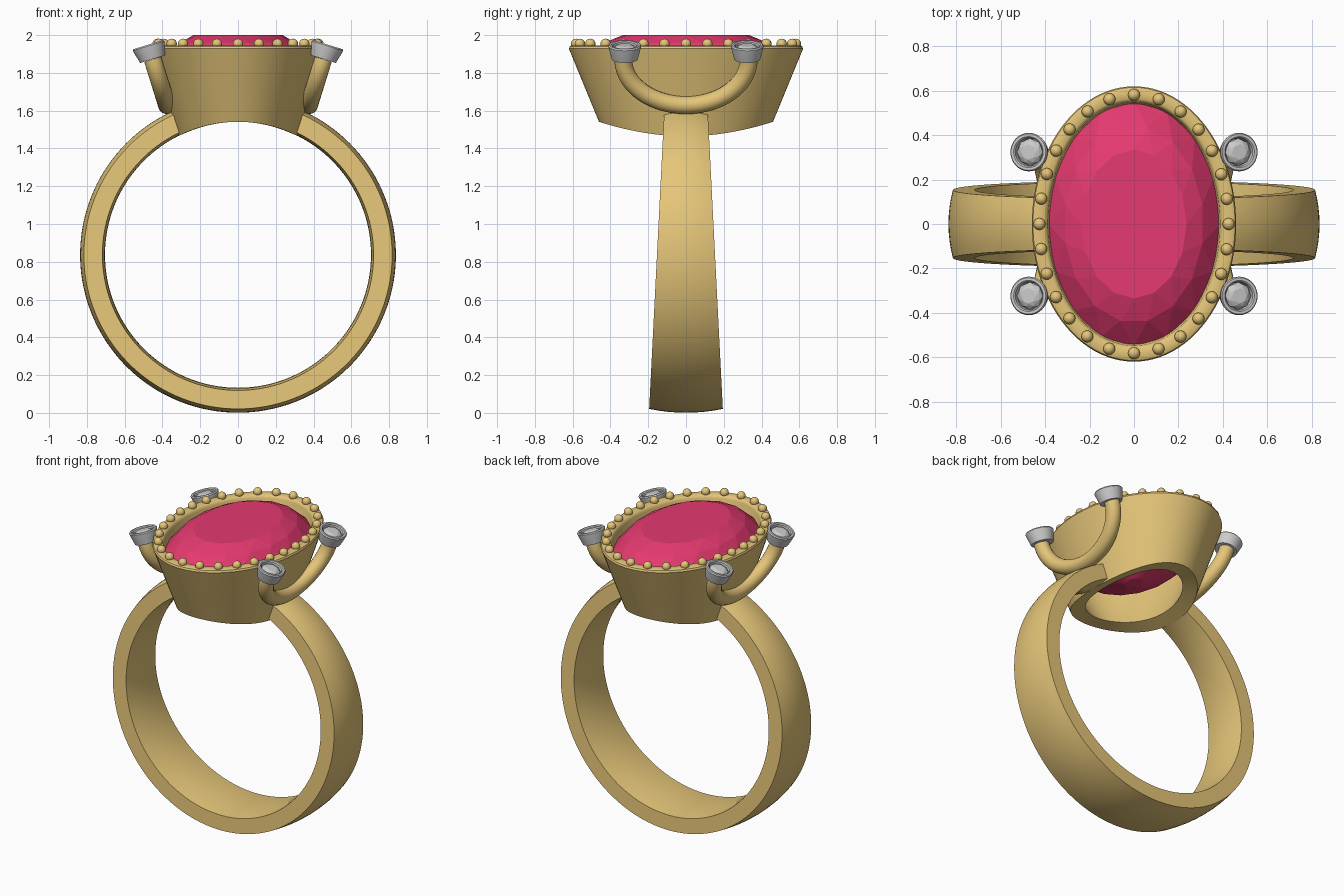
import bpy, bmesh
from math import sin, cos, pi, sqrt, radians, hypot, atan
from mathutils import Matrix, Vector

if "Cube" in bpy.data.objects:
    bpy.data.objects.remove(bpy.data.objects["Cube"])

CZ, R_OUT, R_IN = 0.837, 0.836, 0.704      # finger hole centre height, band radii


def material(name, rgb):
    m = bpy.data.materials.new(name)
    m.diffuse_color = (*rgb, 1)
    m.use_nodes = True
    m.node_tree.nodes["Principled BSDF"].inputs["Base Color"].default_value = m.diffuse_color
    return m


gold = material("gold", (0.78, 0.56, 0.19))
pink = material("pink_gem", (0.78, 0.042, 0.16))


def finish(name, bm, mat=None, smooth=True):
    bmesh.ops.recalc_face_normals(bm, faces=bm.faces[:])
    me = bpy.data.meshes.new(name)
    bm.to_mesh(me)
    bm.free()
    ob = bpy.data.objects.new(name, me)
    bpy.context.collection.objects.link(ob)
    if mat:
        me.materials.append(mat)
    if smooth:
        bpy.ops.object.select_all(action='DESELECT')
        ob.select_set(True)
        bpy.context.view_layer.objects.active = ob
        bpy.ops.object.shade_smooth_by_angle(angle=radians(35))
    return ob


def skin(rings, closed=False, caps=False):
    """Join equal closed loops of points into one surface."""
    bm = bmesh.new()
    vs = [[bm.verts.new(p) for p in r] for r in rings]
    n = len(vs[0])
    pairs = list(zip(vs, vs[1:])) + ([(vs[-1], vs[0])] if closed else [])
    for a, b in pairs:
        for i in range(n):
            j = (i + 1) % n
            bm.faces.new((a[i], a[j], b[j], b[i]))
    if caps:
        bm.faces.new(vs[0])
        bm.faces.new(vs[-1])
    return bm


def oval(sx, sy, z, n, off=0.0):
    return [(sx * sin(2 * pi * (i + off) / n), sy * cos(2 * pi * (i + off) / n), z)
            for i in range(n)]


def hull(points):
    bm = bmesh.new()
    for p in points:
        bm.verts.new(p)
    bmesh.ops.convex_hull(bm, input=bm.verts[:])
    return bm


# Band: tapering width, slightly domed outside and inside, open at the setting
def band_point(t, u, outer):
    r = R_OUT - 0.02 * u * u if outer else R_IN + 0.014 * u * u
    z = CZ - r * cos(t)
    return (r * sin(t), u * (0.196 - 0.0506 * z), z)


us = [-1 + i / 4 for i in range(9)]
end = radians(180 - 24.3)
rings = []
for k in range(121):
    t = -end + 2 * end * k / 120
    rings.append([band_point(t, u, True) for u in us] +
                 [band_point(t, u, False) for u in reversed(us)])
finish("band", skin(rings, caps=True), gold)

# Oval cup: flared wall whose underside follows the finger hole
N = 96


def finger_z(x):
    return CZ + sqrt(R_IN ** 2 - x * x)


def foot(scale_at, sx, sy):
    pts = []
    for x0, y0, _ in oval(sx, sy, 0, N):
        z = 1.5
        for _ in range(8):
            z = finger_z(x0 * scale_at(z))
        pts.append((x0 * scale_at(z), y0 * scale_at(z), z))
    return pts


cup = [foot(lambda z: 1 - 0.66 * (1.93 - z), 0.46, 0.62),
       oval(0.46, 0.62, 1.928, N), oval(0.455, 0.615, 1.94, N),
       oval(0.445, 0.605, 1.945, N), oval(0.405, 0.565, 1.945, N),
       oval(0.394, 0.554, 1.938, N), oval(0.388, 0.548, 1.925, N),
       oval(0.378, 0.538, 1.85, N), foot(lambda z: 1, 0.235, 0.36)]
finish("setting_cup", skin(cup, closed=True), gold)

# Main faceted gem
pts = []
for s, z, off in [(0.61, 2.0, 0), (0.81, 1.957, 0.5), (1, 1.872, 0),
                  (1, 1.855, 0), (0.62, 1.71, 0.5), (0.12, 1.62, 0)]:
    pts += oval(0.388 * s, 0.55 * s, z, 16, off)
finish("main_gem", hull(pts), pink, smooth=False)

# Beads evenly spaced round the rim
fine = oval(0.426, 0.582, 1.954, 2800)
lens = [0.0]
for a, b in zip(fine, fine[1:] + fine[:1]):
    lens.append(lens[-1] + hypot(b[0] - a[0], b[1] - a[1]))
bm = bmesh.new()
k = 0
for i, p in enumerate(fine):
    if k < 28 and lens[i] >= k * lens[-1] / 28 - 1e-6:
        bmesh.ops.create_uvsphere(bm, u_segments=16, v_segments=10, radius=0.027,
                                  matrix=Matrix.Translation(p))
        k += 1
finish("rim_beads", bm, gold)

# Side arms: U-shaped tubes leaning outward, each carrying two small set stones
LEAN = 0.31
tilt = atan(LEAN)
for side, label in ((1, "right"), (-1, "left")):
    nrm = Vector((cos(tilt), 0, -sin(tilt)))
    rings = []
    for i in range(41):
        a = pi * i / 40
        z = 1.872 - 0.243 * sin(a)
        c = Vector((0.376 + LEAN * (z - 1.629), 0.332 * cos(a), z))
        dz = -0.243 * cos(a)
        tan = Vector((LEAN * dz, -0.332 * sin(a), dz)).normalized()
        bi = tan.cross(nrm).normalized()
        ring = [c + 0.047 * (cos(q) * nrm + sin(q) * bi)
                for q in (2 * pi * j / 20 for j in range(20))]
        rings.append([(side * p.x, p.y, p.z) for p in ring])
    finish(label + "_arm", skin(rings, caps=True), gold)

    for ys, end_name in ((-1, "front"), (1, "back")):
        place = (Matrix.Translation((side * 0.452, ys * 0.324, 1.873)) @
                 Matrix.Rotation(side * tilt, 4, 'Y'))
        # Collet
        prof = [(0.069, 0), (0.086, 0.066), (0.087, 0.073), (0.082, 0.08),
                (0.07, 0.08), (0.064, 0.074), (0.06, 0.045)]
        bm = skin([oval(r, r, z, 32) for r, z in prof], caps=True)
        bm.transform(place)
        finish(f"{label}_{end_name}_collet", bm)
        # Small stone
        bm = hull(oval(0.034, 0.034, 0.078, 8) + oval(0.05, 0.05, 0.07, 8, 0.5) +
                  oval(0.062, 0.062, 0.055, 8) + oval(0.02, 0.02, 0.02, 8))
        bm.transform(place)
        finish(f"{label}_{end_name}_small_stone", bm, smooth=False)
